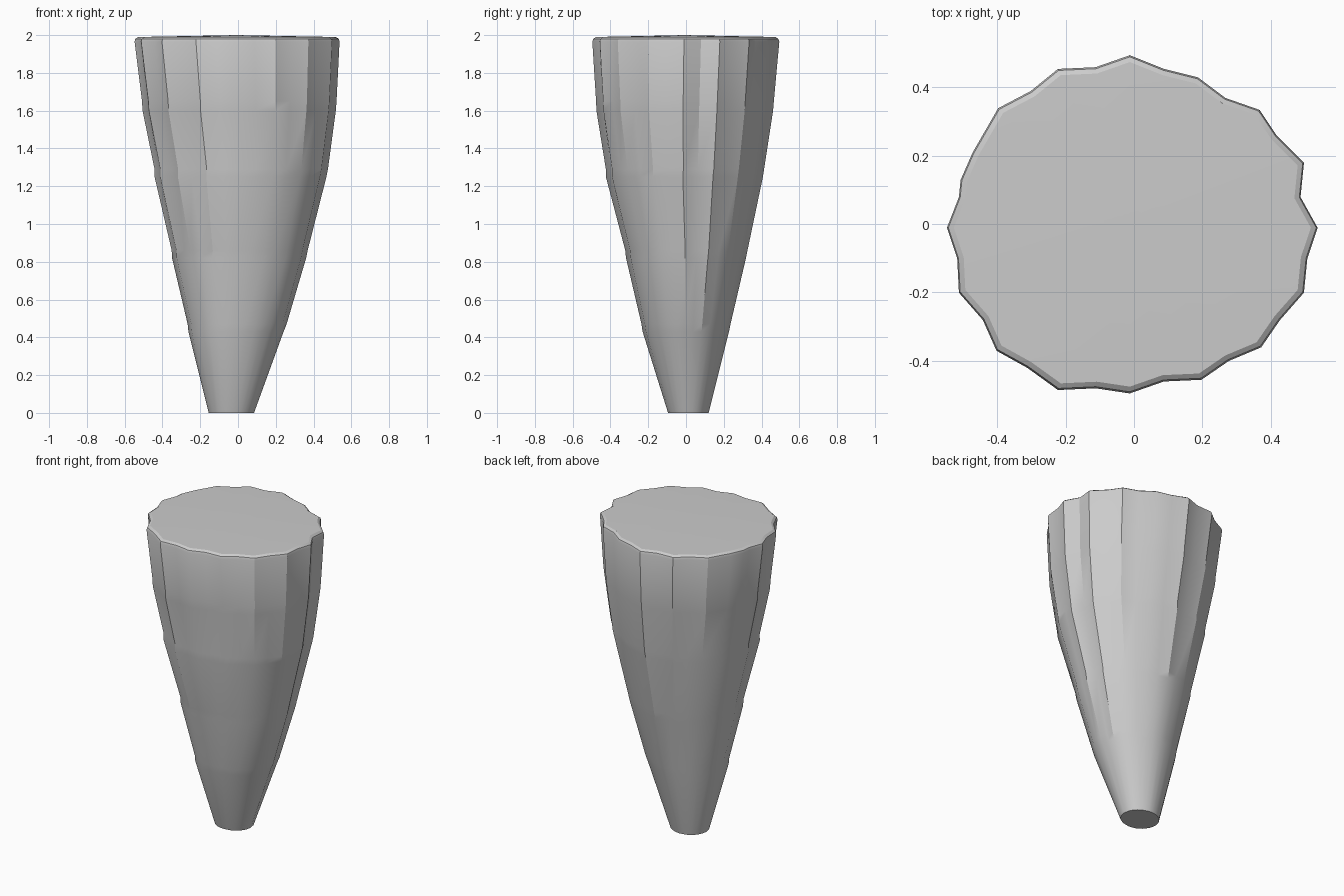
import bpy, bmesh, math

# Scalloped outline of the wide end, counter-clockwise
OUT = [(.54,-.01),(.49,.08),(.50,.18),(.42,.26),(.37,.335),(.27,.37),(.19,.43),
       (.09,.455),(-.01,.495),(-.11,.46),(-.22,.455),(-.30,.39),(-.395,.34),
       (-.47,.21),(-.505,.13),(-.51,.08),(-.545,-.01),(-.515,-.10),(-.51,-.20),
       (-.44,-.28),(-.40,-.37),(-.31,-.42),(-.22,-.485),(-.11,-.48),(-.01,-.495),
       (.09,-.46),(.20,-.455),(.28,-.40),(.375,-.36),(.43,-.28),(.50,-.20),(.51,-.10)]

# Rings: height, x range, y range, strength of the scallops
ROWS = [(0,    -.155,.085, -.095,.120, .25),
        (.43,  -.262,.242, -.230,.228, .5),
        (.47,  -.266,.258, -.236,.236, .5),
        (.82,  -.348,.362, -.318,.318, .7),
        (.86,  -.350,.370, -.322,.326, .7),
        (1.25, -.440,.470, -.425,.408, .85),
        (1.29, -.440,.478, -.425,.414, .85),
        (1.60, -.503,.520, -.475,.462, .95),
        (1.65, -.506,.524, -.477,.466, .95),
        (1.965,-.545,.540, -.497,.495, 1),
        (1.98, -.541,.536, -.492,.490, 1),
        (1.99, -.525,.520, -.477,.475, 1)]

bm = bmesh.new()
rings = []
for z, x0, x1, y0, y1, k in ROWS:
    ring = []
    for x, y in OUT:
        u, v = x / .5425, y / .496
        r, a = math.hypot(u, v), math.atan2(v, u)
        s = (.97 * (1 - k) + r * k) + .03 * (1 - k)
        ring.append(bm.verts.new(((x0 + x1) / 2 + (x1 - x0) / 2 * s * math.cos(a),
                                  (y0 + y1) / 2 + (y1 - y0) / 2 * s * math.sin(a), z)))
    rings.append(ring)

# Side walls
n = len(OUT)
for a, b in zip(rings, rings[1:]):
    for i in range(n):
        j = (i + 1) % n
        bm.faces.new((a[i], a[j], b[j], b[i]))

# Flat small end and gently domed wide end
bm.faces.new(rings[0][::-1])
tip = bm.verts.new((-.01, -.01, 2))
for i in range(n):
    bm.faces.new((rings[-1][i], rings[-1][(i + 1) % n], tip))

mesh = bpy.data.meshes.new("tapered_spike")
bm.to_mesh(mesh)
bm.free()
obj = bpy.data.objects.new("tapered_spike", mesh)
bpy.context.collection.objects.link(obj)
bpy.context.view_layer.objects.active = obj
obj.select_set(True)
bpy.ops.object.shade_smooth_by_angle(angle=math.radians(30))
